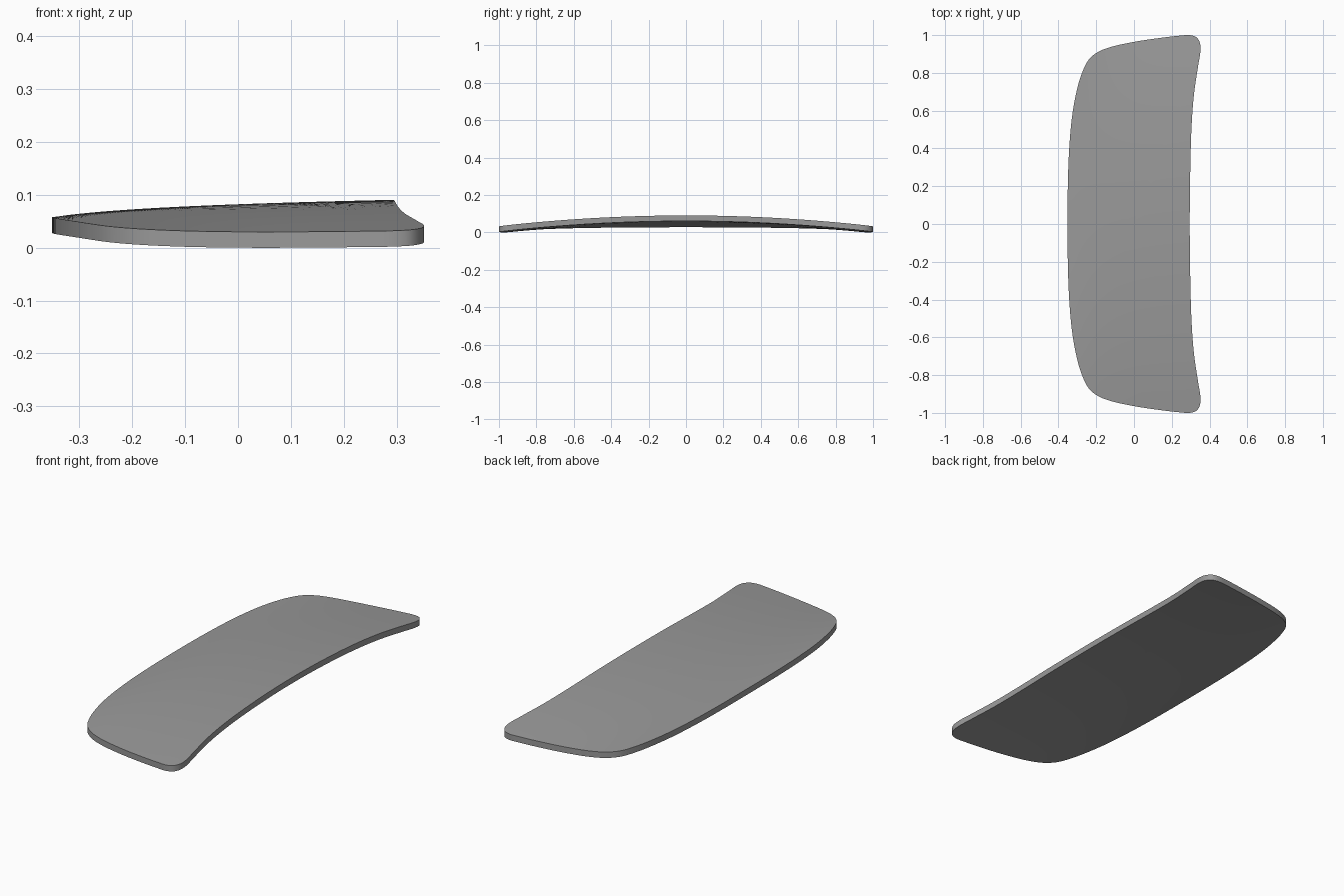
import bpy, bmesh, math
from mathutils import Vector

if "Cube" in bpy.data.objects:
    bpy.data.objects.remove(bpy.data.objects["Cube"])

THICK = 0.03
RINGS = 12
STEPS = 5

# half outline (y >= 0), from the middle of the left edge to the middle of the right edge
half = [(-.352, 0), (-.350, .22), (-.343, .4), (-.329, .56), (-.309, .68), (-.279, .79),
        (-.242, .867), (-.195, .908), (-.127, .936), (0, .964), (.138, .985), (.243, .997),
        (.295, 1), (.328, .99), (.348, .962), (.352, .92), (.340, .84), (.317, .683),
        (.304, .5), (.297, .23), (.295, 0)]
ctrl = [Vector(p) for p in half] + [Vector((x, -y)) for x, y in half[-2:0:-1]]


def smooth_loop(pts, steps):
    """Closed centripetal spline through the points."""
    out, n = [], len(pts)
    for i in range(n):
        a, b, c, d = (pts[(i + k) % n] for k in (-1, 0, 1, 2))
        t0 = 0
        t1 = t0 + math.sqrt((b - a).length)
        t2 = t1 + math.sqrt((c - b).length)
        t3 = t2 + math.sqrt((d - c).length)
        for s in range(steps):
            t = t1 + (t2 - t1) * s / steps
            mix = lambda p, q, u, v: p * ((v - t) / (v - u)) + q * ((t - u) / (v - u))
            p1, p2, p3 = mix(a, b, t0, t1), mix(b, c, t1, t2), mix(c, d, t2, t3)
            out.append(mix(mix(p1, p2, t0, t2), mix(p2, p3, t1, t3), t1, t2))
    return out


def height(x, y):
    """Top surface: rises towards the right, bows down towards both ends."""
    u = max(0, (x + .352) / .646)
    t = (.35 - x) / .7
    return .057 + .033 * math.log(1 + 6 * u) / math.log(7) - .0585 * (1 - .65 * t ** 4) * y * y


outline = smooth_loop(ctrl, STEPS)
n = len(outline)
bm = bmesh.new()


def skin(drop, flip):
    """One curved face of the panel as concentric rings; returns the outer ring."""
    add = lambda x, y: bm.verts.new((x, y, height(x, y) - drop))
    centre = add(0, 0)
    prev = None
    for r in range(1, RINGS + 1):
        ring = [add(*(p * r / RINGS)) for p in outline]
        for i in range(n):
            j = (i + 1) % n
            f = [centre, ring[i], ring[j]] if prev is None else [prev[i], ring[i], ring[j], prev[j]]
            bm.faces.new(f[::-1] if flip else f)
        prev = ring
    return prev


# top and bottom skins, joined by the rim
top = skin(0, False)
bottom = skin(THICK, True)
for i in range(n):
    j = (i + 1) % n
    bm.faces.new((top[i], bottom[i], bottom[j], top[j]))
bmesh.ops.recalc_face_normals(bm, faces=bm.faces)

# rest on the ground
low = min(v.co.z for v in bm.verts)
bmesh.ops.translate(bm, verts=bm.verts, vec=(0, 0, -low))

mesh = bpy.data.meshes.new("curved_panel")
bm.to_mesh(mesh)
bm.free()
panel = bpy.data.objects.new("curved_panel", mesh)
bpy.context.collection.objects.link(panel)

# dark grey finish
grey = bpy.data.materials.new("dark_grey")
grey.diffuse_color = (.32, .32, .32, 1)
grey.use_nodes = True
grey.node_tree.nodes["Principled BSDF"].inputs["Base Color"].default_value = grey.diffuse_color
mesh.materials.append(grey)

bpy.context.view_layer.objects.active = panel
panel.select_set(True)
bpy.ops.object.shade_smooth_by_angle(angle=math.radians(35))
